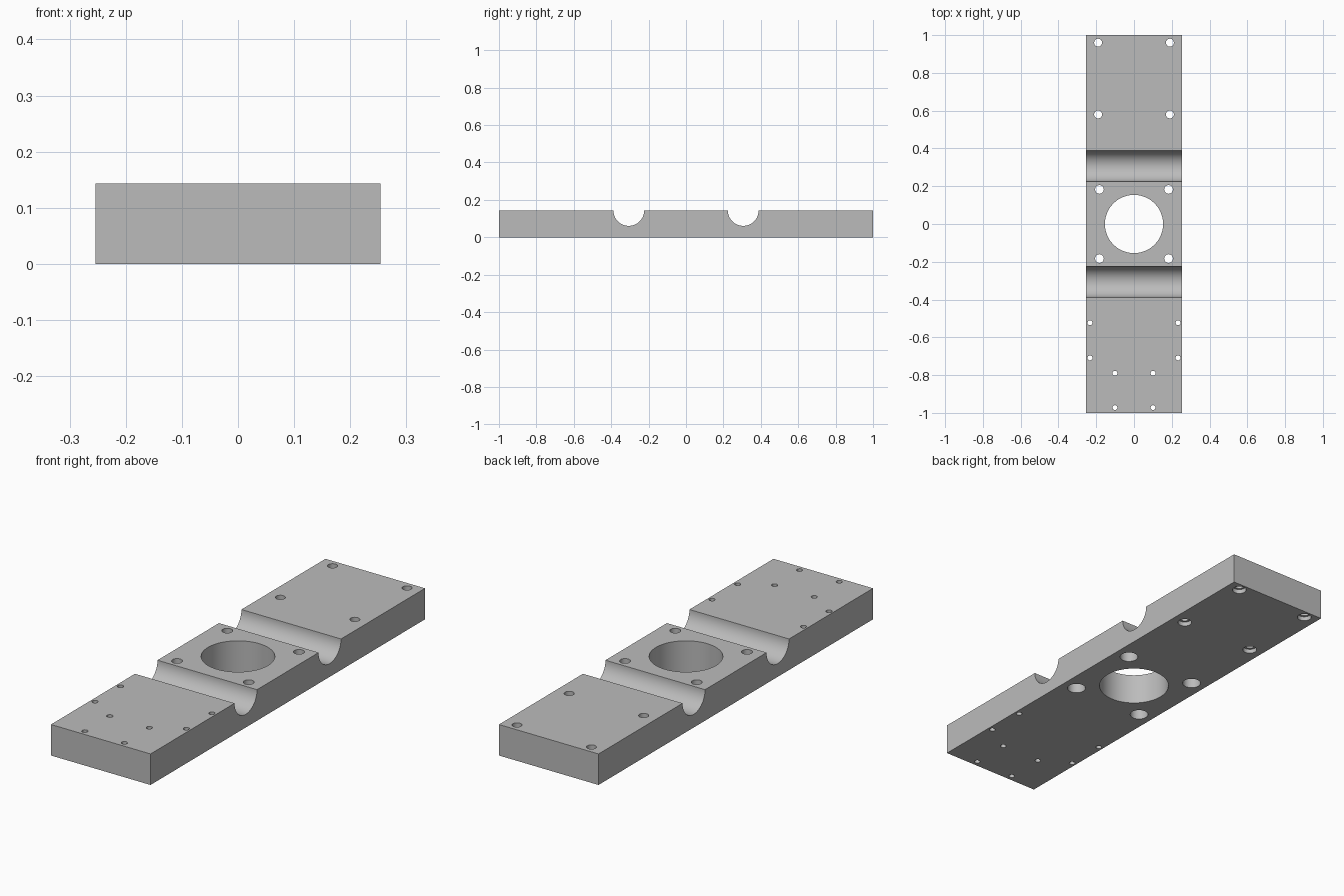
import bpy, bmesh, math

cube = bpy.data.objects.get("Cube")
if cube:
    bpy.data.objects.remove(cube, do_unlink=True)

HALF_W, HALF_L, H = 0.254, 1.0, 0.143
GROOVE_Y, GROOVE_R = 0.306, 0.082

metal = bpy.data.materials.new("grey metal")
metal.use_nodes = True
grey = (0.5, 0.5, 0.5, 1)
metal.diffuse_color = grey
metal.node_tree.nodes["Principled BSDF"].inputs["Base Color"].default_value = grey


def make_object(name, bm):
    bmesh.ops.recalc_face_normals(bm, faces=bm.faces)
    mesh = bpy.data.meshes.new(name)
    bm.to_mesh(mesh)
    bm.free()
    mesh.materials.append(metal)
    obj = bpy.data.objects.new(name, mesh)
    bpy.context.collection.objects.link(obj)
    return obj


# Plate: side profile with two half-round grooves, extruded across the width
profile = [(-HALF_L, 0), (-HALF_L, H)]
for centre in (-GROOVE_Y, GROOVE_Y):
    for i in range(33):
        a = math.pi * i / 32
        profile.append((centre - GROOVE_R * math.cos(a), H - GROOVE_R * math.sin(a)))
profile += [(HALF_L, H), (HALF_L, 0)]
bm = bmesh.new()
side = bm.faces.new([bm.verts.new((-HALF_W, y, z)) for y, z in profile])
ext = bmesh.ops.extrude_face_region(bm, geom=[side])
bmesh.ops.translate(bm, vec=(2 * HALF_W, 0, 0),
                    verts=[v for v in ext["geom"] if isinstance(v, bmesh.types.BMVert)])
plate = make_object("mounting_plate", bm)


# Hole cutters: stepped cylinders, given as (radius, height) from bottom to top
def add_cutter(bm, x, y, steps, sides=32):
    rings = []
    for r, z in steps:
        rings.append([bm.verts.new((x + r * math.cos(math.tau * i / sides),
                                    y + r * math.sin(math.tau * i / sides), z))
                      for i in range(sides)])
    for low, high in zip(rings, rings[1:]):
        for i in range(sides):
            j = (i + 1) % sides
            bm.faces.new((low[i], low[j], high[j], high[i]))
    bm.faces.new(rings[0][::-1])
    bm.faces.new(rings[-1])


def drilled(r):
    return [(r, -0.05), (r, H + 0.05)]


def counterbored(r, bore_r, depth):
    return [(bore_r, -0.05), (bore_r, depth), (r, depth), (r, H + 0.05)]


bm = bmesh.new()
add_cutter(bm, 0, 0, drilled(0.154), 96)
for s in (-1, 1):
    for y in (-0.183, 0.183):
        add_cutter(bm, s * 0.183, y, counterbored(0.023, 0.04, 0.08))
    for y in (0.58, 0.96):
        add_cutter(bm, s * 0.19, y, counterbored(0.021, 0.031, 0.02))
    for x, y in ((0.233, -0.523), (0.233, -0.709), (0.101, -0.79), (0.101, -0.972)):
        add_cutter(bm, s * x, y, drilled(0.013))
cutter = make_object("hole_cutter", bm)
cutter.hide_render = True

# Drill the plate, then discard the cutter
mod = plate.modifiers.new("holes", "BOOLEAN")
mod.operation = "DIFFERENCE"
mod.solver = "EXACT"
mod.object = cutter
bpy.context.view_layer.objects.active = plate
plate.select_set(True)
bpy.ops.object.modifier_apply(modifier="holes")
bpy.data.objects.remove(cutter, do_unlink=True)

bpy.ops.object.shade_smooth_by_angle(angle=math.radians(30))
